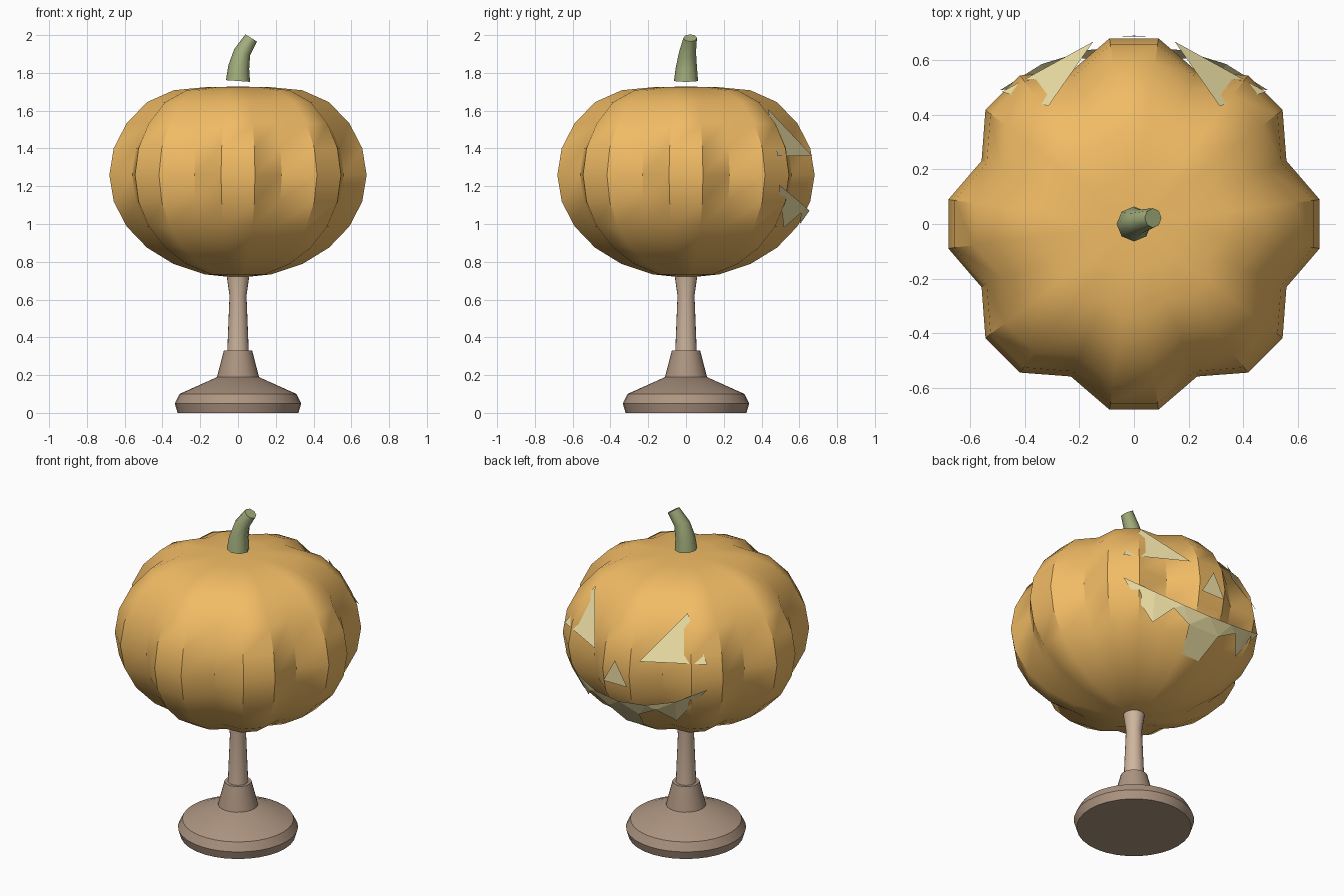
import bpy, bmesh
from math import sin, cos, radians, sqrt, pi
from mathutils import Vector

if "Cube" in bpy.data.objects:
    bpy.data.objects.remove(bpy.data.objects["Cube"])


def finish(name, bm, color, smooth=35, recalc=True):
    if recalc:
        bmesh.ops.recalc_face_normals(bm, faces=bm.faces)
    me = bpy.data.meshes.new(name)
    bm.to_mesh(me)
    bm.free()
    ob = bpy.data.objects.new(name, me)
    bpy.context.collection.objects.link(ob)
    mat = bpy.data.materials.get(color[0]) or bpy.data.materials.new(color[0])
    mat.diffuse_color = (*color[1], 1)
    mat.use_nodes = True
    mat.node_tree.nodes["Principled BSDF"].inputs["Base Color"].default_value = mat.diffuse_color
    me.materials.append(mat)
    if smooth:
        bpy.ops.object.select_all(action='DESELECT')
        ob.select_set(True)
        bpy.context.view_layer.objects.active = ob
        bpy.ops.object.shade_smooth_by_angle(angle=radians(smooth))
    return ob


def skin(bm, rings):
    """Bridge equal-length rings of points and cap both ends."""
    loops = [[bm.verts.new(p) for p in r] for r in rings]
    n = len(loops[0])
    for a, b in zip(loops, loops[1:]):
        for i in range(n):
            j = (i + 1) % n
            bm.faces.new((a[i], a[j], b[j], b[i]))
    return loops


def lathe(name, profile, sides, color):
    bm = bmesh.new()
    loops = skin(bm, [[(r * cos(2 * pi * i / sides), r * sin(2 * pi * i / sides), z)
                       for i in range(sides)] for r, z in profile])
    bm.faces.new(loops[0])
    bm.faces.new(loops[-1])
    return finish(name, bm, color)


ORANGE = ("pumpkin_orange", (0.88, 0.50, 0.13))
YELLOW = ("glow_yellow", (0.90, 0.78, 0.40))
GREEN = ("stem_green", (0.36, 0.42, 0.20))
DARK = ("base_brown", (0.42, 0.30, 0.22))
LIGHT = ("post_brown", (0.62, 0.46, 0.34))
RAD, HALF, MID = 0.687, 0.545, 1.26

# Stand: rounded foot, tapered collar, flared post
lathe("stand_base", [(0.32, 0), (0.335, 0.05), (0.31, 0.10), (0.11, 0.19)], 32, DARK)
lathe("stand_collar", [(0.12, 0.15), (0.11, 0.195), (0.075, 0.33)], 24, DARK)
lathe("stand_post", [(0.058, 0.30), (0.045, 0.62), (0.062, 0.74)], 20, LIGHT)

# Pumpkin: eight lobes, every third column pulled in, flattened top
bm = bmesh.new()
rings = []
for k in range(1, 12):
    lat = radians(-90 + 15 * k)
    z = MID + HALF * sin(lat)
    z = {10: 1.708, 11: 1.724}.get(k, z)
    ring = []
    for i in range(24):
        a = radians(7.5 + 15 * i)
        r = RAD * cos(lat) * (0.881 if i % 3 == 1 else 1)
        ring.append((r * cos(a), r * sin(a), z))
    rings.append(ring)
loops = skin(bm, rings)
for loop, z in ((loops[0], MID - HALF), (loops[-1], 1.728)):
    pole = bm.verts.new((0, 0, z))
    for i in range(24):
        bm.faces.new((loop[i], loop[(i + 1) % 24], pole))
finish("pumpkin", bm, ORANGE)

# Stem: bent tapering tube
bm = bmesh.new()
path = [((0, 0, 1.757), 0.064, 4), ((0.004, 0.002, 1.83), 0.056, 10),
        ((0.022, 0.008, 1.91), 0.045, 20), ((0.07, 0.022, 1.985), 0.036, 32)]
rings = []
for c, r, tilt in path:
    t = radians(tilt)
    u, v = Vector((cos(t), 0, -sin(t))), Vector((0, 1, 0))
    rings.append([Vector(c) + r * (cos(i * pi / 4) * u + sin(i * pi / 4) * v)
                  for i in range(8)])
loops = skin(bm, rings)
bm.faces.new(loops[0])
bm.faces.new(loops[-1])
finish("stem", bm, GREEN, 50)


# Carved face on the back: flat sheets from (angle off +y, height) points
def patch(name, pts):
    bm = bmesh.new()
    vs = []
    for ang, z in pts:
        r = RAD * 1.015 * sqrt(1 - ((z - MID) / HALF) ** 2)
        a = radians(ang)
        vs.append(bm.verts.new((r * sin(a), r * cos(a), z)))
    f = bm.faces.new(vs)
    f.normal_update()
    if f.normal.y < 0:
        f.normal_flip()
    bmesh.ops.triangulate(bm, faces=bm.faces)
    finish(name, bm, YELLOW, 0, False)


for side, s in (("left", -1), ("right", 1)):
    patch("eye_" + side, [(s * 12.6, 1.36), (s * 36, 1.61), (s * 45, 1.36)])
patch("nose", [(-6.7, 1.19), (0, 1.335), (6.7, 1.19)])
upper = [(30, 1.13), (15, 1.085)]
lower = [(45, 1.21), (30, 0.98), (20, 1.06), (10, 1.0), (7, 0.875)]
mirror = lambda pts: [(-a, z) for a, z in reversed(pts)]
patch("mouth", lower + mirror(lower) + mirror(upper)[::-1] + [(0, 1.07)] + upper[::-1])
